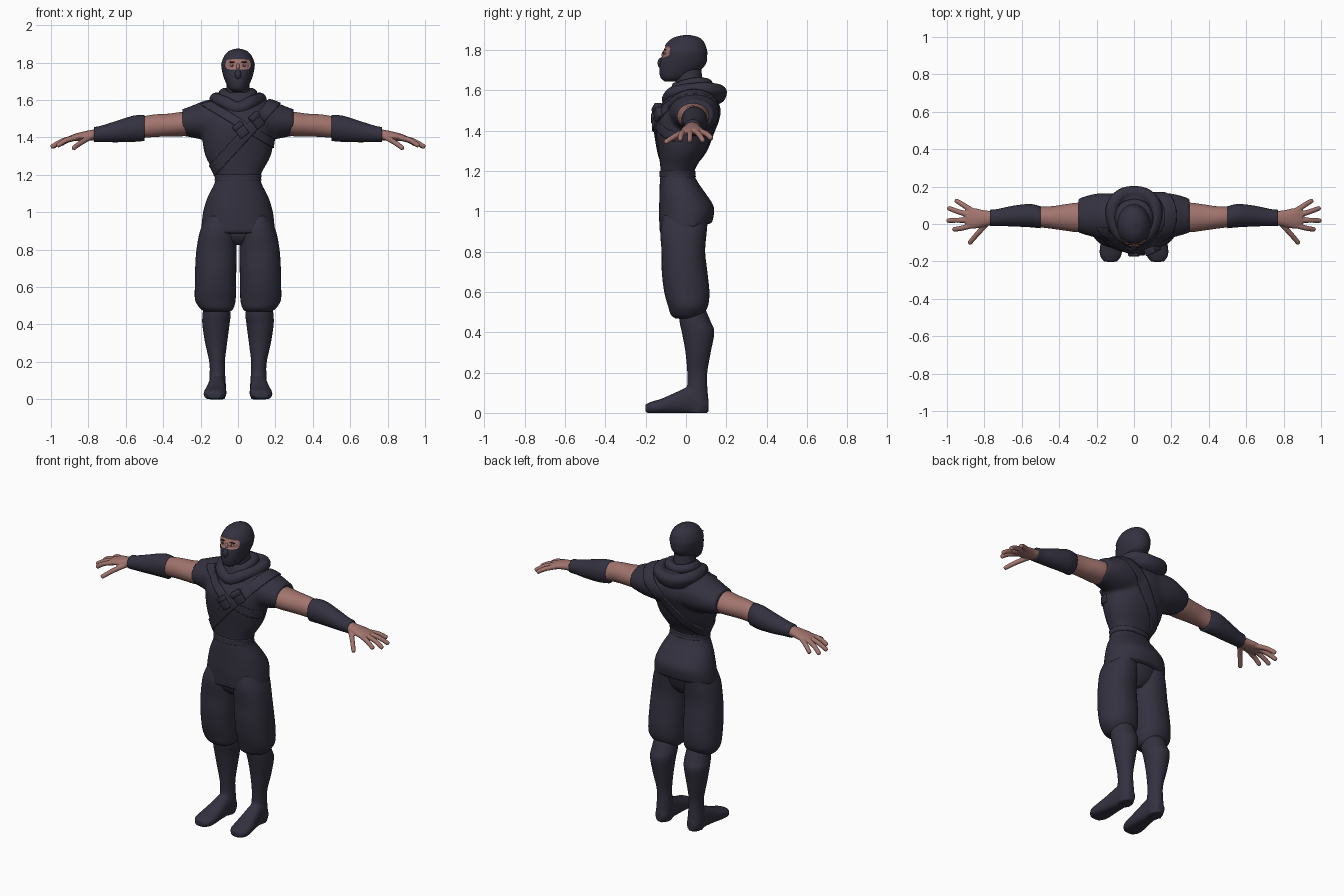
import bpy, bmesh, math
from mathutils import Vector, Matrix

if "Cube" in bpy.data.objects:
    bpy.data.objects.remove(bpy.data.objects["Cube"])


def material(name, rgb):
    m = bpy.data.materials.new(name)
    m.diffuse_color = (*rgb, 1)
    m.use_nodes = True
    m.node_tree.nodes["Principled BSDF"].inputs["Base Color"].default_value = m.diffuse_color
    return m


CLOTH = material("dark_cloth", (0.033, 0.031, 0.050))
SKIN = material("skin", (0.36, 0.175, 0.155))
BROWN = material("dark_brown", (0.07, 0.03, 0.025))
WHITE = material("eye_white", (0.45, 0.36, 0.34))


def spline(pts, n, closed=False):
    """Catmull-Rom through points of any dimension."""
    k, out = len(pts), []
    pick = (lambda i: pts[i % k]) if closed else (lambda i: pts[min(max(i, 0), k - 1)])
    for i in range(k if closed else k - 1):
        for s in range(n):
            t = s / n
            out.append([0.5 * (2 * b + (c - a) * t + (2 * a - 5 * b + 4 * c - d) * t * t
                               + (3 * b - a - 3 * c + d) * t ** 3)
                        for a, b, c, d in zip(pick(i - 1), pick(i), pick(i + 1), pick(i + 2))])
    if not closed:
        out.append(list(pts[-1]))
    return out


def skin_rings(bm, rings, closed=False):
    """Bridge vertex rings into a tube, capped unless closed."""
    rows = [[bm.verts.new(p) for p in r] for r in rings]
    n = len(rows[0])
    for i in range(len(rows) if closed else len(rows) - 1):
        a, b = rows[i], rows[(i + 1) % len(rows)]
        for j in range(n):
            bm.faces.new((a[j], a[(j + 1) % n], b[(j + 1) % n], b[j]))
    if not closed:
        bm.faces.new(rows[0])
        bm.faces.new(rows[-1])


def loft(bm, stations, axis="z", seg=40, sub=5, power=2.0, tilt=None):
    """Stations: position on axis, two centre coordinates, two radii."""
    rings = []
    for t, a, b, ra, rb in spline(stations, sub):
        ring = []
        for j in range(seg):
            w = 2 * math.pi * j / seg
            c, s = math.cos(w), math.sin(w)
            u = a + ra * math.copysign(abs(c) ** (2 / power), c)
            v = b + rb * math.copysign(abs(s) ** (2 / power), s)
            p = {"z": (u, v, t), "x": (t, u, v), "y": (u, t, max(v, 0))}[axis]
            ring.append((p[0], p[1], p[2] + tilt(p)) if tilt else p)
        rings.append(ring)
    skin_rings(bm, rings, False)


def tube(bm, pts, radius, closed=False, seg=14, sub=6):
    path = [Vector(p) for p in spline(pts, sub, closed)]
    k, rings = len(path), []
    for i, p in enumerate(path):
        q = path[(i + 1) % k] if closed else path[min(i + 1, k - 1)]
        o = path[i - 1] if closed else path[max(i - 1, 0)]
        side = (q - o).normalized().cross(Vector((0, 0, 1))).normalized()
        up = side.cross((q - o).normalized())
        r = radius if closed else radius * (0.6 if i in (0, k - 1) else 1 - 0.2 * i / k)
        rings.append([p + r * (side * math.cos(2 * math.pi * j / seg) + up * math.sin(2 * math.pi * j / seg))
                      for j in range(seg)])
    skin_rings(bm, rings, closed)


def ball(bm, centre, radii):
    m = Matrix.Translation(centre) @ Matrix.Diagonal((*radii, 1))
    bmesh.ops.create_uvsphere(bm, u_segments=24, v_segments=16, radius=1, matrix=m)


def finish(name, bm, *mats, voxel=0, mirror=False, solid=0, fix=True):
    if fix:
        bmesh.ops.recalc_face_normals(bm, faces=bm.faces[:])
    me = bpy.data.meshes.new(name)
    bm.to_mesh(me)
    bm.free()
    for m in mats:
        me.materials.append(m)
    ob = bpy.data.objects.new(name, me)
    bpy.context.collection.objects.link(ob)
    if voxel:
        mod = ob.modifiers.new("blend", "REMESH")
        mod.mode, mod.voxel_size = "VOXEL", voxel
        mod = ob.modifiers.new("soften", "SMOOTH")
        mod.factor, mod.iterations = 0.5, 3
    if solid:
        mod = ob.modifiers.new("thickness", "SOLIDIFY")
        mod.thickness, mod.offset = solid, -1
    if mirror:
        ob.modifiers.new("other_side", "MIRROR").use_mirror_merge = False
    dg = bpy.context.evaluated_depsgraph_get()
    ob.data = bpy.data.meshes.new_from_object(ob.evaluated_get(dg))
    ob.modifiers.clear()
    for p in ob.data.polygons:
        p.use_smooth = True
    return ob


def band(name, source, point, normal, half, lift, front_only=False):
    """Raised strip of the source surface between two parallel planes."""
    bm = bmesh.new()
    bm.from_mesh(source.data)
    p, n = Vector(point), Vector(normal).normalized()
    cuts = [(p + n * half, n), (p - n * half, -n)]
    if front_only:
        cuts.append((Vector((0, -0.02, 0)), Vector((0, 1, 0))))
    for co, no in cuts:
        bmesh.ops.bisect_plane(bm, geom=bm.verts[:] + bm.edges[:] + bm.faces[:],
                               plane_co=co, plane_no=no, clear_outer=True)
    bm.normal_update()
    for v, d in [(v, v.normal.copy()) for v in bm.verts]:
        v.co += d * lift
    return finish(name, bm, CLOTH, solid=lift + 0.006, fix=False)


# Jacket: torso with flared skirt, plus short sleeves
bm = bmesh.new()
loft(bm, [(.912, 0, 0, .197, .130), (1.0, 0, .003, .187, .137), (1.08, 0, -.015, .163, .117),
          (1.15, 0, -.037, .128, .093), (1.2, 0, -.042, .122, .084), (1.3, 0, -.02, .174, .117),
          (1.4, 0, -.008, .192, .144), (1.48, 0, .007, .192, .158), (1.55, 0, .02, .168, .128),
          (1.6, 0, .02, .135, .1), (1.64, 0, .02, .085, .085)], power=2.2,
     tilt=lambda p: .22 * p[1] * max(0, min(1, (1.1 - p[2]) / .18)))
for s in (1, -1):
    loft(bm, [(s * .06, .03, 1.49, .13, .11), (s * .16, .04, 1.492, .125, .108),
              (s * .22, .045, 1.487, .114, .093), (s * .27, .045, 1.482, .1, .078),
              (s * .297, .045, 1.48, .092, .072)], "x")
jacket = finish("jacket", bm, CLOTH, voxel=.011)

# Strap, lapel and belt follow the jacket surface
band("diagonal_strap", jacket, (.01, 0, 1.385), (1.1, 0, -1), .03, .008)
band("lapel", jacket, (-.05, 0, 1.51), (.6, 0, 1), .022, .007, True)
band("waist_belt", jacket, (0, 0, 1.185), (0, 0, 1), .016, .005)

# Pouches on the strap
for i, (x, y, z, turn) in enumerate([(.015, -.152, 1.44, 0), (.1, -.137, 1.49, 22)]):
    bm = bmesh.new()
    rot = Matrix.Rotation(math.radians(turn), 4, "Z") @ Matrix.Rotation(math.radians(-36), 4, "Y")
    for size, off in (((.056, .034, .078), (0, 0, 0)), ((.06, .036, .03), (0, -.003, .026))):
        bm2 = bmesh.ops.create_cube(bm, size=1, matrix=Matrix.Translation((x, y, z)) @ rot
                                    @ Matrix.Translation(off) @ Matrix.Diagonal((*size, 1)))
        edges = list({e for v in bm2["verts"] for e in v.link_edges})
        bmesh.ops.bevel(bm, geom=edges, offset=.006, segments=2, affect="EDGES", profile=.5)
    finish(f"pouch_{i + 1}", bm, CLOTH)

# Lowered hood and neck scarf
bm = bmesh.new()
half = [(.07, -.06, 1.585), (.112, .02, 1.6), (.112, .1, 1.605), (.065, .155, 1.597)]
flip = [(-x, y, z) for x, y, z in reversed(half)]
tube(bm, [(0, -.085, 1.555)] + half + [(0, .168, 1.59)] + flip, .036, True)
ball(bm, (0, .12, 1.575), (.115, .08, .052))
finish("hood", bm, CLOTH, voxel=.008)
bm = bmesh.new()
half = [(.06, -.02, 1.62), (.075, .04, 1.635), (.05, .09, 1.635)]
flip = [(-x, y, z) for x, y, z in reversed(half)]
tube(bm, [(0, -.05, 1.6)] + half + [(0, .105, 1.63)] + flip, .028, True)
finish("neck_scarf", bm, CLOTH)

# Neck and masked head, with a recessed eye opening
bm = bmesh.new()
loft(bm, [(1.56, 0, .02, .075, .07), (1.64, 0, .016, .064, .068), (1.7, 0, .008, .06, .068),
          (1.75, 0, .005, .06, .07)])
finish("neck", bm, CLOTH)
bm = bmesh.new()
loft(bm, [(1.643, 0, -.075, .022, .028), (1.66, 0, -.058, .047, .066), (1.69, 0, -.036, .064, .096),
          (1.73, 0, -.016, .079, .114), (1.77, 0, -.008, .088, .113), (1.8, 0, -.006, .088, .110),
          (1.84, 0, -.001, .071, .090), (1.864, 0, .003, .044, .058), (1.875, 0, .005, .008, .01)],
     seg=120, sub=12)
opening = set()
for f in bm.faces:
    c = f.calc_center_median()
    if c.y < 0 and (abs(c.x) / .066) ** 4 + (abs(c.z - 1.791) / .028) ** 4 < 1:
        f.material_index = 1
        opening.add(f)
for v in [v for v in bm.verts if v.link_faces and all(f in opening for f in v.link_faces)]:
    v.co.y += .006
finish("masked_head", bm, CLOTH, SKIN)
for name, mat, c, r in (("mask_nose", CLOTH, (0, -.121, 1.735), (.018, .02, .028)),
                        ("nose_bridge", SKIN, (0, -.108, 1.775), (.010, .013, .022))):
    bm = bmesh.new()
    ball(bm, c, r)
    finish(name, bm, mat)
for name, mat, c, r in (("eyes", WHITE, (.03, -.105, 1.785), (.014, .006, .006)),
                        ("pupils", BROWN, (.03, -.108, 1.785), (.006, .005, .006)),
                        ("eyebrows", BROWN, (.033, -.104, 1.802), (.019, .006, .0035))):
    bm = bmesh.new()
    ball(bm, c, r)
    finish(name, bm, mat, mirror=True)

# Bare arms and forearm wraps
bm = bmesh.new()
loft(bm, [(.22, .035, 1.475, .075, .062), (.3, .035, 1.471, .079, .065), (.37, .035, 1.466, .07, .061),
          (.45, .035, 1.462, .059, .06), (.54, .04, 1.45, .053, .056)], "x")
finish("upper_arms", bm, SKIN, mirror=True)
bm = bmesh.new()
loft(bm, [(.5, .036, 1.45, .059, .069), (.56, .045, 1.446, .062, .07), (.65, .042, 1.431, .055, .057),
          (.73, .035, 1.419, .045, .044), (.77, .033, 1.415, .043, .04)], "x")
finish("forearm_wraps", bm, CLOTH, mirror=True)

# Hands with spread fingers
bm = bmesh.new()
loft(bm, [(.74, .033, 1.415, .036, .032), (.8, .03, 1.41, .043, .027), (.86, .03, 1.402, .055, .021),
          (.9, .03, 1.394, .044, .015)], "x")
for finger in ([(.86, -.006, 1.4), (.92, -.022, 1.384), (.968, -.03, 1.353)],
               [(.87, .02, 1.4), (.94, .02, 1.38), (1.0, .018, 1.347)],
               [(.87, .045, 1.4), (.94, .066, 1.38), (.995, .086, 1.347)],
               [(.85, .06, 1.4), (.91, .1, 1.385), (.955, .127, 1.36)],
               [(.78, .01, 1.405), (.835, -.05, 1.375), (.883, -.106, 1.34)]):
    tube(bm, finger, .0155)
finish("hands", bm, SKIN, voxel=.0045, mirror=True)

# Baggy trousers
bm = bmesh.new()
loft(bm, [(.98, .1, 0, .07, .11), (.9, .105, -.012, .098, .115), (.8, .115, -.013, .107, .108),
          (.7, .119, -.007, .110, .113), (.6, .121, .004, .110, .112), (.53, .121, .010, .108, .099),
          (.487, .114, .005, .090, .080), (.468, .110, .008, .068, .06)], power=2.2)
finish("trouser_legs", bm, CLOTH, mirror=True)
bm = bmesh.new()
loft(bm, [(.825, 0, -.01, .06, .06), (.87, 0, -.01, .13, .095), (.96, 0, 0, .17, .115)])
finish("trouser_seat", bm, CLOTH)

# Lower legs and soft shoes
bm = bmesh.new()
loft(bm, [(.53, .115, .025, .068, .065), (.45, .115, .046, .075, .078), (.4, .118, .06, .073, .081),
          (.3, .117, .06, .059, .063), (.2, .112, .056, .042, .05), (.13, .11, .056, .042, .05),
          (.06, .11, .056, .046, .055), (0, .11, .056, .042, .052)])
loft(bm, [(.112, .11, .035, .025, .03), (.08, .11, .045, .043, .046), (.02, .112, .06, .046, .068),
          (-.05, .116, .048, .052, .054), (-.12, .122, .033, .060, .038), (-.17, .125, .026, .057, .03),
          (-.202, .125, .022, .034, .02)], "y", power=2.4)
finish("lower_legs_and_shoes", bm, CLOTH, voxel=.008, mirror=True)
